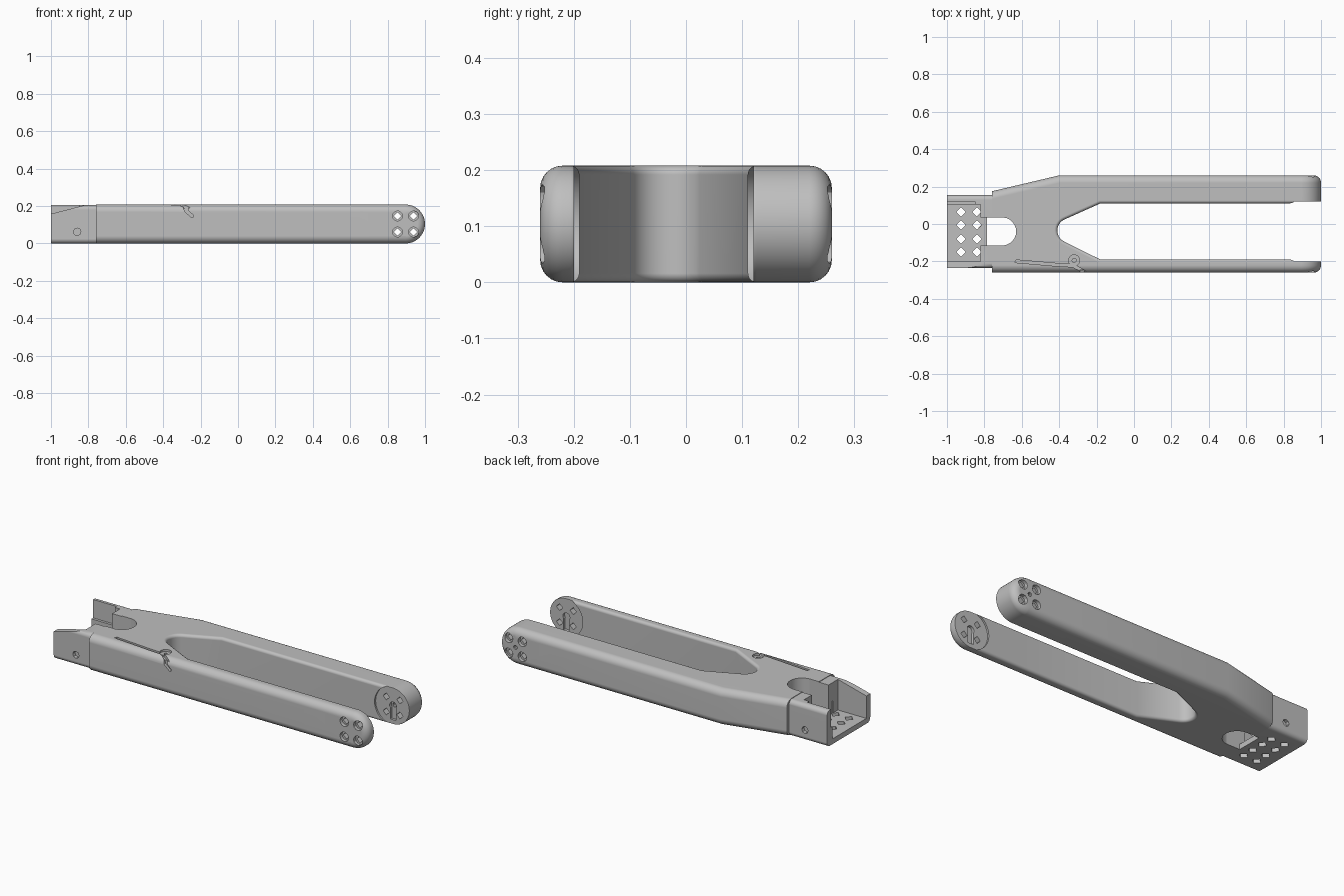
import bpy, bmesh, math
from math import sin, cos, radians

if "Cube" in bpy.data.objects:
    bpy.data.objects.remove(bpy.data.objects["Cube"])

H = 0.208            # body height
R = H / 2            # arm tip radius
TIP_X = 1 - R        # arm pivot centre
SPLIT = 0.6          # where the arm tips join the body
REAR = -0.76         # where the clamp joins the body

grey = bpy.data.materials.new("plain_grey")
grey.use_nodes = True
grey.diffuse_color = (0.52, 0.52, 0.52, 1)
grey.node_tree.nodes["Principled BSDF"].inputs["Base Color"].default_value = grey.diffuse_color


def arc(cx, cy, r, a0, a1, n):
    steps = [radians(a0 + (a1 - a0) * i / n) for i in range(n + 1)]
    return [(cx + r * cos(a), cy + r * sin(a)) for a in steps]


def prism(name, pts, axis, lo, hi, weight=None):
    """Extrude a 2D outline along an axis; weight(a, b) sets edge rounding."""
    place = {"x": lambda p, t: (t, p[0], p[1]),
             "y": lambda p, t: (p[0], t, p[1]),
             "z": lambda p, t: (p[0], p[1], t)}[axis]
    bm = bmesh.new()
    rings = [[bm.verts.new(place(p, t)) for p in pts] for t in (lo, hi)]
    for ring in rings:
        bm.faces.new(ring)
    n = len(pts)
    for i in range(n):
        j = (i + 1) % n
        bm.faces.new((rings[0][i], rings[0][j], rings[1][j], rings[1][i]))
    bmesh.ops.recalc_face_normals(bm, faces=bm.faces)
    if weight:
        layer = bm.edges.layers.float.new("bevel_weight_edge")
        for e in bm.edges:
            e[layer] = weight(e.verts[0].co, e.verts[1].co)
    mesh = bpy.data.meshes.new(name)
    bm.to_mesh(mesh)
    bm.free()
    mesh.materials.append(grey)
    ob = bpy.data.objects.new(name, mesh)
    bpy.context.collection.objects.link(ob)
    return ob


def apply(ob, mod):
    bpy.context.view_layer.objects.active = ob
    bpy.ops.object.modifier_apply(modifier=mod.name)


def soften(ob, width):
    mod = ob.modifiers.new("rounding", "BEVEL")
    mod.limit_method = "WEIGHT"
    mod.width = width
    mod.segments = 6
    mod.use_clamp_overlap = False
    apply(ob, mod)


def cut(ob, pts, axis, lo, hi):
    cutter = prism("cutter", pts, axis, lo, hi)
    cutter.hide_render = True
    mod = ob.modifiers.new("cut", "BOOLEAN")
    mod.operation = "DIFFERENCE"
    mod.solver = "EXACT"
    mod.object = cutter
    apply(ob, mod)
    bpy.data.objects.remove(cutter)


def disc(x, y, r, n):
    return arc(x, y, r, 0, 360 - 360 / n, n - 1)


def rect(x0, y0, x1, y1):
    return [(x0, y0), (x1, y0), (x1, y1), (x0, y1)]


# Forked body
outline = [(REAR, -0.26), (SPLIT, -0.26), (SPLIT, -0.19), (-0.18, -0.19)]
outline += arc(-0.345, -0.035, 0.065, 245, 115, 14)
outline += [(-0.18, 0.11), (SPLIT, 0.11), (SPLIT, 0.26), (-0.40, 0.26), (REAR, 0.175)]


def body_weight(a, b):
    if abs(a.z - b.z) > 0.01:
        return 0
    if any(abs(a.x - x) + abs(b.x - x) < 0.01 for x in (REAR, SPLIT)):
        return 0
    return 1 if abs(a.y + b.y) > 0.4 else 0.4


body = prism("fork_body", outline, "z", 0, H, body_weight)
soften(body, 0.04)

# Rounded slot behind the clamp
slot = [(-0.785, -0.115), (-0.70, -0.115)]
slot += arc(-0.705, -0.04, 0.075, -85, 85, 12)
slot += [(-0.70, 0.035), (-0.785, 0.035)]
cut(body, slot, "z", -0.1, 0.3)

# Cable groove with a deeper outlet at the front, and a screw seat
path = [(-0.63, -0.192), (-0.42, -0.21), (-0.32, -0.216), (-0.24, -0.262)]
groove = path + [(x - 0.008, y - 0.014) for x, y in reversed(path)]
cut(body, groove, "z", 0.19, 0.3)
cut(body, [(-0.30, 0.22), (-0.285, 0.17), (-0.25, 0.14), (-0.24, 0.14),
           (-0.24, 0.152), (-0.265, 0.175), (-0.275, 0.22)], "y", -0.3, -0.245)
cut(body, disc(-0.32, -0.195, 0.03, 20), "z", 0.196, 0.3)
cut(body, disc(-0.32, -0.195, 0.011, 10), "z", 0.17, 0.3)

# Arm tips with rounded ends
side = [(SPLIT, 0), (TIP_X, 0)] + arc(TIP_X, R, R, -85, 85, 22)
side += [(TIP_X, H), (SPLIT, H)]
parts = [body]
for name, inner, outer in (("right_arm_tip", -0.19, -0.26), ("left_arm_tip", 0.11, 0.26)):
    s = 1 if outer > 0 else -1

    def tip_weight(a, b):
        if abs(a.y - b.y) > 0.01 or abs(a.x - SPLIT) + abs(b.x - SPLIT) < 0.01:
            return 0
        return 1 if abs(a.y - outer) < 0.01 else 0.4

    tip = prism(name, side, "y", min(inner, outer), max(inner, outer), tip_weight)
    soften(tip, 0.04)

    def drill(pts, a, b):
        cut(tip, pts, "y", min(a, b), max(a, b))

    # Inner round seat with a hub recess and a slot running down from it
    drill(disc(TIP_X, R, 0.11, 48), inner - s * 0.05, inner + s * 0.01)
    drill(disc(TIP_X, R, 0.022, 16), inner - s * 0.05, inner + s * 0.025)
    drill(rect(TIP_X - 0.017, 0.025, TIP_X + 0.017, R), inner - s * 0.05, inner + s * 0.024)
    # Bolt holes with wider mouths outside
    for dx in (-0.043, 0.043):
        for dz in (-0.043, 0.043):
            x, z = TIP_X + dx, R + dz
            drill(disc(x, z, 0.02, 4), -s * 0.05, s * 0.4)
            drill(disc(x, z, 0.027, 12), outer - s * 0.02, outer + s * 0.05)
    if s > 0:
        drill(disc(TIP_X, R, 0.012, 10), 0, 0.4)
    parts.append(tip)

# Channel-shaped clamp
TOP = 0.205


def clamp_weight(a, b):
    return 1 if abs(a.x - b.x) > 0.01 else 0


clamp = prism("end_clamp", rect(-0.235, 0, 0.155, TOP), "x", -1, REAR, clamp_weight)
soften(clamp, 0.025)
cut(clamp, rect(-1.1, -0.2, -0.82, 0.105), "z", 0.03, 0.3)
cut(clamp, rect(-0.83, -0.115, -0.77, 0.035), "z", 0.03, 0.3)
cut(clamp, rect(-0.785, -0.115, -0.7, 0.035), "z", -0.1, 0.3)
# Sloping top on the front wall, ledge on the back wall
cut(clamp, [(-1.05, 0.145), (-0.80, 0.21), (-0.80, 0.3), (-1.05, 0.3)], "y", -0.3, -0.199)
cut(clamp, rect(-1.1, 0.10, -0.85, 0.12), "z", 0.10, 0.3)
# Floor holes and side screw holes
for x in (-0.925, -0.84):
    for y in (0.065, -0.005, -0.08, -0.15):
        cut(clamp, disc(x, y, 0.025, 4), "z", -0.1, 0.1)
for lo, hi in ((-0.3, -0.215), (0.135, 0.3)):
    cut(clamp, disc(-0.86, 0.062, 0.02, 8), "y", lo, hi)
parts.append(clamp)

# Smooth shading with sharp creases kept
for ob in parts:
    bpy.ops.object.select_all(action="DESELECT")
    ob.select_set(True)
    bpy.context.view_layer.objects.active = ob
    bpy.ops.object.shade_smooth_by_angle(angle=radians(30))
    mod = ob.modifiers.new("even_normals", "WEIGHTED_NORMAL")
    mod.keep_sharp = True
